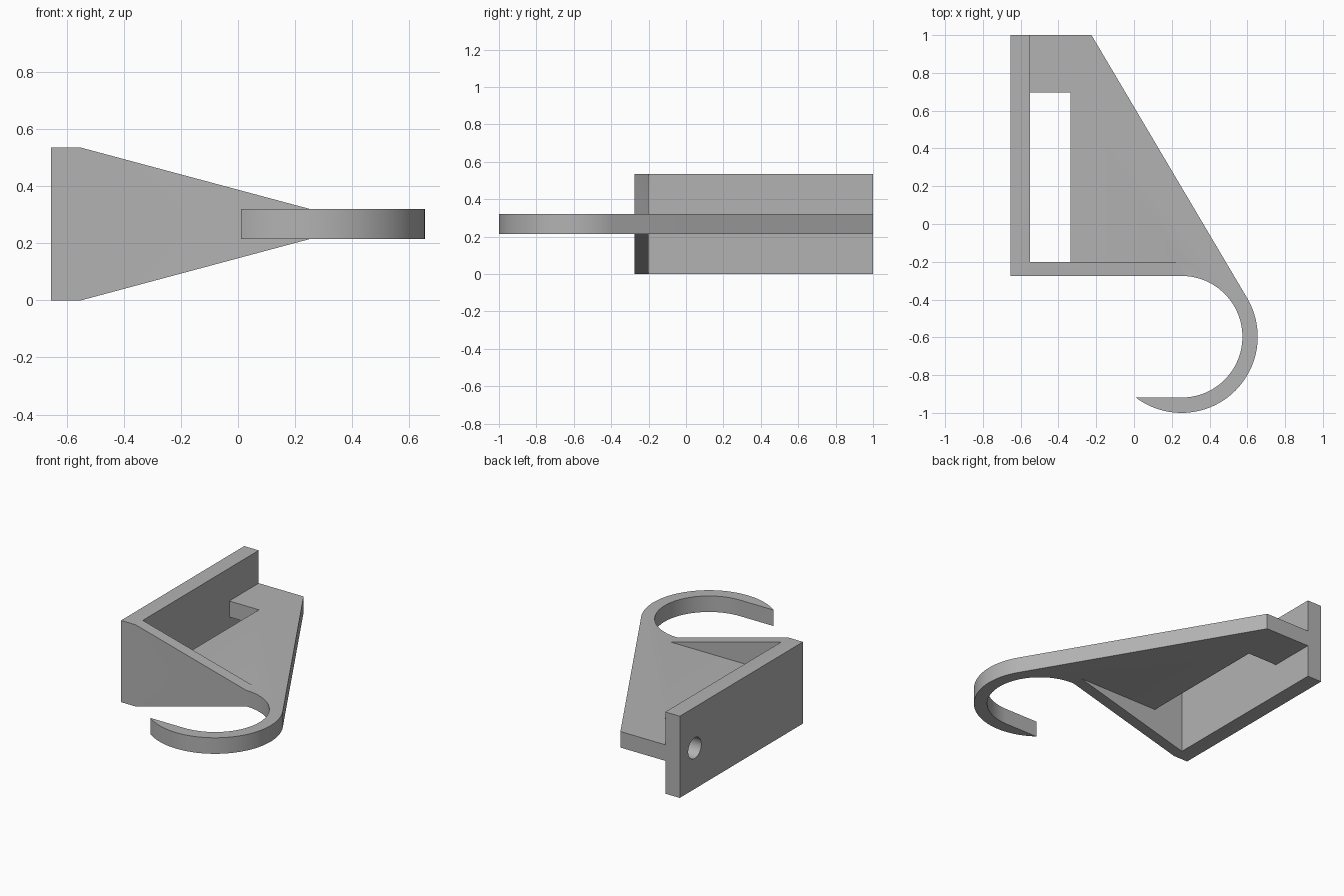
import bpy, bmesh, math
from mathutils import Matrix, Vector

cube = bpy.data.objects.get("Cube")
if cube:
    bpy.data.objects.remove(cube, do_unlink=True)

GREY = (0.45, 0.45, 0.45, 1)
mat = bpy.data.materials.new("matte grey")
mat.use_nodes = True
mat.diffuse_color = GREY
mat.node_tree.nodes["Principled BSDF"].inputs["Base Color"].default_value = GREY


def make_object(name, bm):
    bmesh.ops.recalc_face_normals(bm, faces=bm.faces)
    mesh = bpy.data.meshes.new(name)
    bm.to_mesh(mesh)
    bm.free()
    mesh.materials.append(mat)
    obj = bpy.data.objects.new(name, mesh)
    bpy.context.collection.objects.link(obj)
    return obj


def prism(name, points, push):
    """Extrude a closed 3D outline along a vector."""
    bm = bmesh.new()
    face = bm.faces.new([bm.verts.new(p) for p in points])
    grown = bmesh.ops.extrude_face_region(bm, geom=[face], use_keep_orig=True)
    moved = [g for g in grown["geom"] if isinstance(g, bmesh.types.BMVert)]
    bmesh.ops.translate(bm, verts=moved, vec=Vector(push))
    return make_object(name, bm)


def arc(radius, start, end, steps):
    angles = [start + (end - start) * i / steps for i in range(steps + 1)]
    return [(CX + radius * math.cos(a), CY + radius * math.sin(a)) for a in angles]


def combine(target, other, operation):
    mod = target.modifiers.new(operation.lower(), "BOOLEAN")
    mod.operation, mod.object, mod.solver = operation, other, "EXACT"
    bpy.context.view_layer.objects.active = target
    bpy.ops.object.modifier_apply(modifier=mod.name)
    bpy.data.objects.remove(other, do_unlink=True)


# Shared dimensions
LEFT, INNER, FRONT, BACK = -0.655, -0.55, -0.275, 1.0
HEIGHT, LOW, HIGH = 0.535, 0.215, 0.32
CX, CY, OUTER, BORE = 0.252, -0.597, 0.403, 0.322

# Upright mounting plate
bracket = prism("hook_bracket",
                [(LEFT, FRONT, 0), (INNER, FRONT, 0), (INNER, BACK, 0), (LEFT, BACK, 0)],
                (0, 0, HEIGHT))

# Tapered wall across the front
wall_profile = [(LEFT, 0), (INNER, 0), (CX, LOW), (CX, HIGH), (INNER, HEIGHT), (LEFT, HEIGHT)]
wall = prism("front_wall", [(x, FRONT, z) for x, z in wall_profile], (0, 0.075, 0))

# Flat arm with the slanted edge, window cut-out and curved hook
tangent = math.atan2(0.825, 1.4)
tip = -math.pi + math.asin(BORE / OUTER)
outline = [(INNER - 0.05, 0.695), (INNER - 0.05, BACK), (-0.225, BACK)]
outline += arc(OUTER, tangent, tip, 48)
outline += arc(BORE, -math.pi / 2, math.pi / 2, 48)
outline += [(-0.335, FRONT), (-0.335, 0.695)]
arm = prism("hook_arm", [(x, y, LOW) for x, y in outline], (0, 0, HIGH - LOW))

combine(bracket, wall, "UNION")
combine(bracket, arm, "UNION")

# Blind screw hole in the mounting face
bm = bmesh.new()
bmesh.ops.create_cone(bm, cap_ends=True, segments=40, radius1=0.068, radius2=0.068, depth=0.2,
                      matrix=Matrix.Translation((LEFT, 0.845, HEIGHT / 2))
                      @ Matrix.Rotation(math.pi / 2, 4, "Y"))
combine(bracket, make_object("screw_hole_cutter", bm), "DIFFERENCE")

# Smooth curves, sharp corners
bpy.ops.object.select_all(action="DESELECT")
bracket.select_set(True)
bpy.context.view_layer.objects.active = bracket
bpy.ops.object.shade_smooth_by_angle(angle=math.radians(25))
